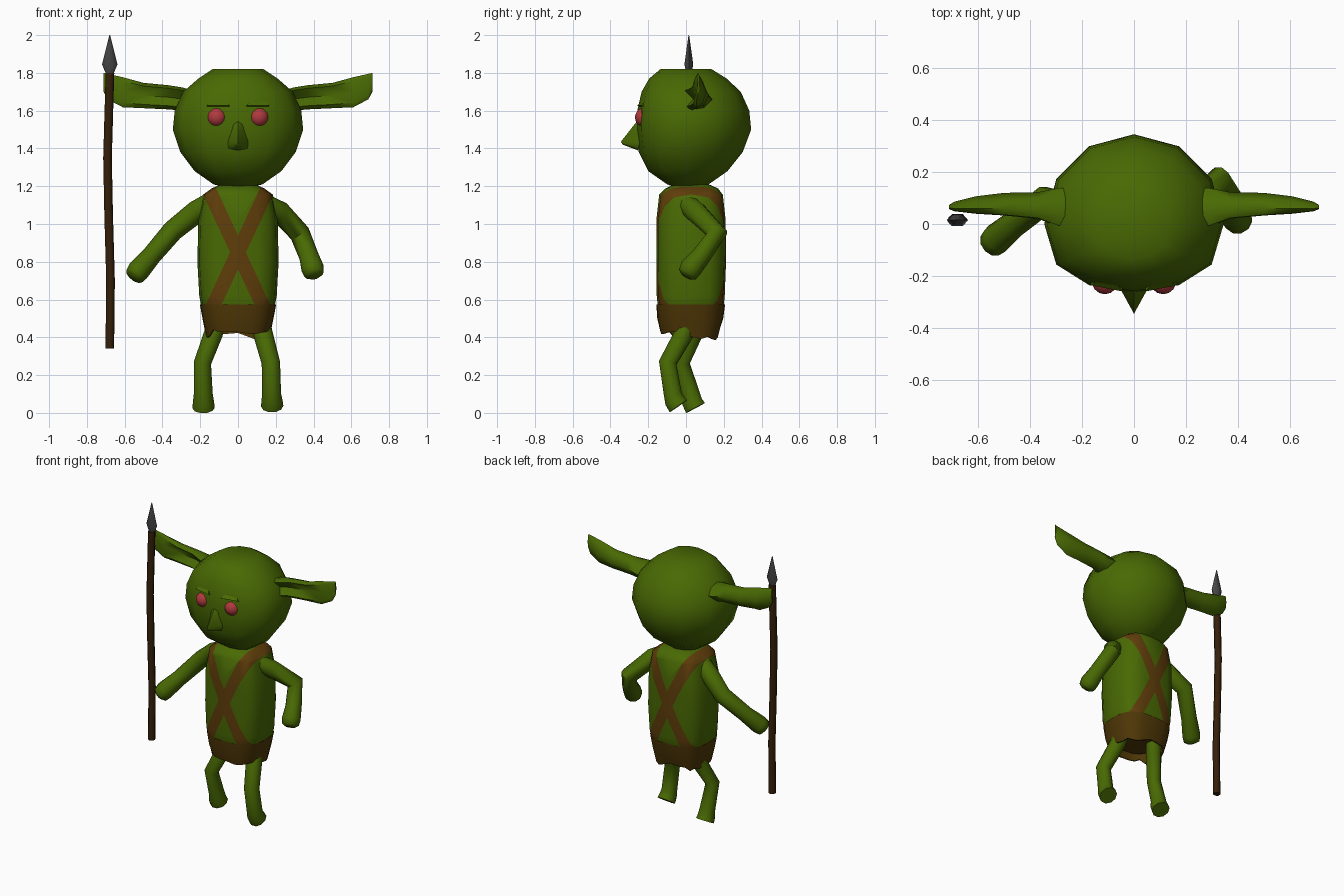
import bpy, bmesh, math, random
from mathutils import Vector

if "Cube" in bpy.data.objects:
    bpy.data.objects.remove(bpy.data.objects["Cube"])

random.seed(4)


def material(name, rgb):
    m = bpy.data.materials.new(name)
    m.diffuse_color = (*rgb, 1)
    m.use_nodes = True
    m.node_tree.nodes["Principled BSDF"].inputs["Base Color"].default_value = m.diffuse_color
    return m


SKIN = material("green skin", (0.066, 0.142, 0.001))
STRAP = material("brown leather strap", (0.115, 0.047, 0.003))
CLOTH = material("dark brown cloth", (0.078, 0.038, 0.002))
WOOD = material("dark wood", (0.035, 0.014, 0.003))
METAL = material("dark metal", (0.06, 0.06, 0.062))
EYE = material("red eye", (0.43, 0.042, 0.048))


def finish(name, bm, *mats):
    bmesh.ops.recalc_face_normals(bm, faces=bm.faces[:])
    me = bpy.data.meshes.new(name)
    bm.to_mesh(me)
    bm.free()
    ob = bpy.data.objects.new(name, me)
    bpy.context.collection.objects.link(ob)
    for m in mats:
        me.materials.append(m)
    return ob


def loft(rings, cap=True):
    """Skin a list of equal-length closed rings."""
    bm = bmesh.new()
    rows = [[bm.verts.new(p) for p in r] for r in rings]
    n = len(rows[0])
    for a, b in zip(rows, rows[1:]):
        for i in range(n):
            j = (i + 1) % n
            bm.faces.new((a[i], a[j], b[j], b[i]))
    if cap:
        bm.faces.new(rows[0])
        bm.faces.new(rows[-1])
    return bm


def ring(n, z, rx, yf, yb, cy=0.0, cx=0.0, flat=1.0, box=1.0):
    """Horizontal oval; flat squares off the front, box squares all sides."""
    out = []
    for i in range(n):
        a = 2 * math.pi * i / n
        s, c = math.sin(a), math.cos(a)
        s = math.copysign(abs(s) ** box, s)
        c = math.copysign(abs(c) ** box, c)
        y = (yb - cy) * s if s > 0 else (yf - cy) * abs(s) ** flat
        out.append(Vector((cx + rx * c, cy + y, z)))
    return out


def tube(path, n=10):
    """Rings along a path of (x, y, z, radius)."""
    pts = [Vector(p[:3]) for p in path]
    rings = []
    for k, p in enumerate(pts):
        t = pts[min(k + 1, len(pts) - 1)] - pts[max(k - 1, 0)]
        u = t.cross(Vector((0, 1, 0))).normalized()
        v = t.cross(u).normalized()
        rings.append([p + path[k][3] * (u * math.cos(2 * math.pi * i / n) + v * math.sin(2 * math.pi * i / n))
                      for i in range(n)])
    return loft(rings)


def hull(points):
    bm = bmesh.new()
    vs = [bm.verts.new(p) for p in points]
    bmesh.ops.convex_hull(bm, input=vs)
    return bm


# Head
head = [(1.192, .06, -.05, .06), (1.21, .13, -.10, .12), (1.28, .23, -.20, .22), (1.38, .305, -.25, .30),
        (1.50, .345, -.262, .345), (1.60, .335, -.258, .335), (1.70, .29, -.235, .29),
        (1.77, .21, -.195, .215), (1.82, .135, -.135, .135)]
finish("head", loft([ring(12, *h, flat=0.75) for h in head]), SKIN)

# Nose
nose = [(0, -.255, 1.55), (0, -.345, 1.435), (0, -.335, 1.42), (0, -.255, 1.39)]
for s in (1, -1):
    nose += [(s * .03, -.235, 1.55), (s * .055, -.245, 1.435), (s * .05, -.25, 1.40)]
finish("nose", hull(nose), SKIN)

# Eyes, brows and shallow cupped ears
EAR = [(-1, -.5), (-.75, .45), (0, .95), (.75, .45), (1, -.35), (.75, -.85), (0, -.3), (-.7, -.9)]
STATIONS = [(.22, 1.60, 1.70, .06, .085), (.29, 1.60, 1.722, .062, .08), (.37, 1.607, 1.735, .07, .055),
            (.50, 1.613, 1.747, .075, .047), (.61, 1.618, 1.777, .072, .036), (.69, 1.66, 1.795, .067, .02),
            (.712, 1.70, 1.80, .065, .008)]
for s, side in ((1, "left"), (-1, "right")):
    bm = bmesh.new()
    bmesh.ops.create_uvsphere(bm, u_segments=14, v_segments=10, radius=.051)
    bmesh.ops.translate(bm, verts=bm.verts[:], vec=(s * .112, -.219, 1.565))
    finish("eye_" + side, bm, EYE)
    finish("brow_" + side, hull([(s * .045, -.259, 1.628), (s * .165, -.236, 1.628), (s * .045, -.23, 1.614),
                                 (s * .165, -.21, 1.614), (s * .10, -.19, 1.69)]), SKIN)
    rings = [[(s * x, yc + d * v, (lo + hi) / 2 + (hi - lo) / 2 * u) for u, v in EAR]
             for x, lo, hi, yc, d in STATIONS]
    finish("ear_" + side, loft(rings), SKIN)

# Boxy torso, cut along the edges of two crossed straps
body = [(1.21, .09, -.06, .12), (1.188, .14, -.11, .17), (1.155, .185, -.142, .195), (1.02, .21, -.157, .21),
        (.80, .215, -.157, .212), (.62, .205, -.155, .205), (.572, .196, -.150, .20), (.48, .160, -.125, .162)]
bm = loft([ring(16, *b, cy=.03, box=.66) for b in body])
mid, half = Vector((0, 0, .85)), .038
normals = [Vector((.6, 0, -s * .28)).normalized() for s in (1, -1)]
for nrm in normals:
    for w in (half, -half):
        bmesh.ops.bisect_plane(bm, geom=bm.verts[:] + bm.edges[:] + bm.faces[:], dist=1e-5,
                               plane_co=mid + nrm * w, plane_no=nrm)
for f in bm.faces:
    c = f.calc_center_median()
    if c.z < .57:
        f.material_index = 2
    elif any(abs(nrm.dot(c - mid)) < half for nrm in normals):
        f.material_index = 1
finish("torso", bm, SKIN, STRAP, CLOTH)

# Loincloth with a ragged hem, open below
outer = [ring(24, *c, cy=.03, box=.72) for c in ((.575, .202, -.157, .207), (.50, .188, -.152, .197),
                                                (.42, .168, -.135, .172))]
inner = [ring(24, *c, cy=.03, box=.72) for c in ((.42, .160, -.127, .164), (.50, .178, -.142, .187))]
for i in range(24):
    y = outer[2][i].y
    jag = .008 if y < -.1 else .022
    outer[2][i].z = inner[0][i].z = .415 - .06 * y + random.uniform(-jag, jag)
finish("loincloth", loft(outer + inner, cap=False), CLOTH)

# Arms
finish("arm_left", tube([(.15, .01, 1.10, .055), (.22, .05, 1.065, .058), (.327, .165, .95, .055),
                         (.375, .08, .83, .052), (.395, .025, .765, .060), (.402, .008, .735, .053),
                         (.405, .0, .722, .03)]), SKIN)
finish("arm_right", tube([(-.15, .03, 1.11, .055), (-.22, .055, 1.065, .060), (-.345, .09, .965, .056),
                          (-.46, .0, .83, .052), (-.528, -.057, .752, .060), (-.548, -.077, .725, .053),
                          (-.556, -.082, .716, .03)]), SKIN)

# Legs, ending in slanted stumpy feet
finish("leg_left", tube([(.115, .02, .50, .05), (.132, -.01, .42, .052), (.174, -.097, .265, .049),
                         (.178, -.07, .10, .050), (.180, -.060, .065, .056), (.181, -.040, .036, .059)]), SKIN)
finish("leg_right", tube([(-.115, .06, .50, .05), (-.13, .04, .42, .05), (-.188, -.024, .265, .046),
                          (-.184, .025, .10, .050), (-.183, .033, .058, .056), (-.182, .050, .026, .059)]), SKIN)

# Spear
shaft = [(.342, -.680), (.70, -.676), (1.05, -.686), (1.35, -.692), (1.80, -.679)]
finish("spear_shaft", loft([ring(7, z, .024, -.009, .039, cy=.015, cx=x) for z, x in shaft]), WOOD)
tip = [(1.79, .018, .014), (1.845, .041, .027), (2.0, .002, .002)]
finish("spear_tip", loft([ring(6, z, rx, .015 - ry, .015 + ry, cy=.015, cx=-.679) for z, rx, ry in tip]), METAL)

# Smooth shading with sharp edges kept
for ob in bpy.context.collection.objects:
    ob.select_set(True)
    bpy.context.view_layer.objects.active = ob
bpy.ops.object.shade_smooth_by_angle(angle=math.radians(55))
